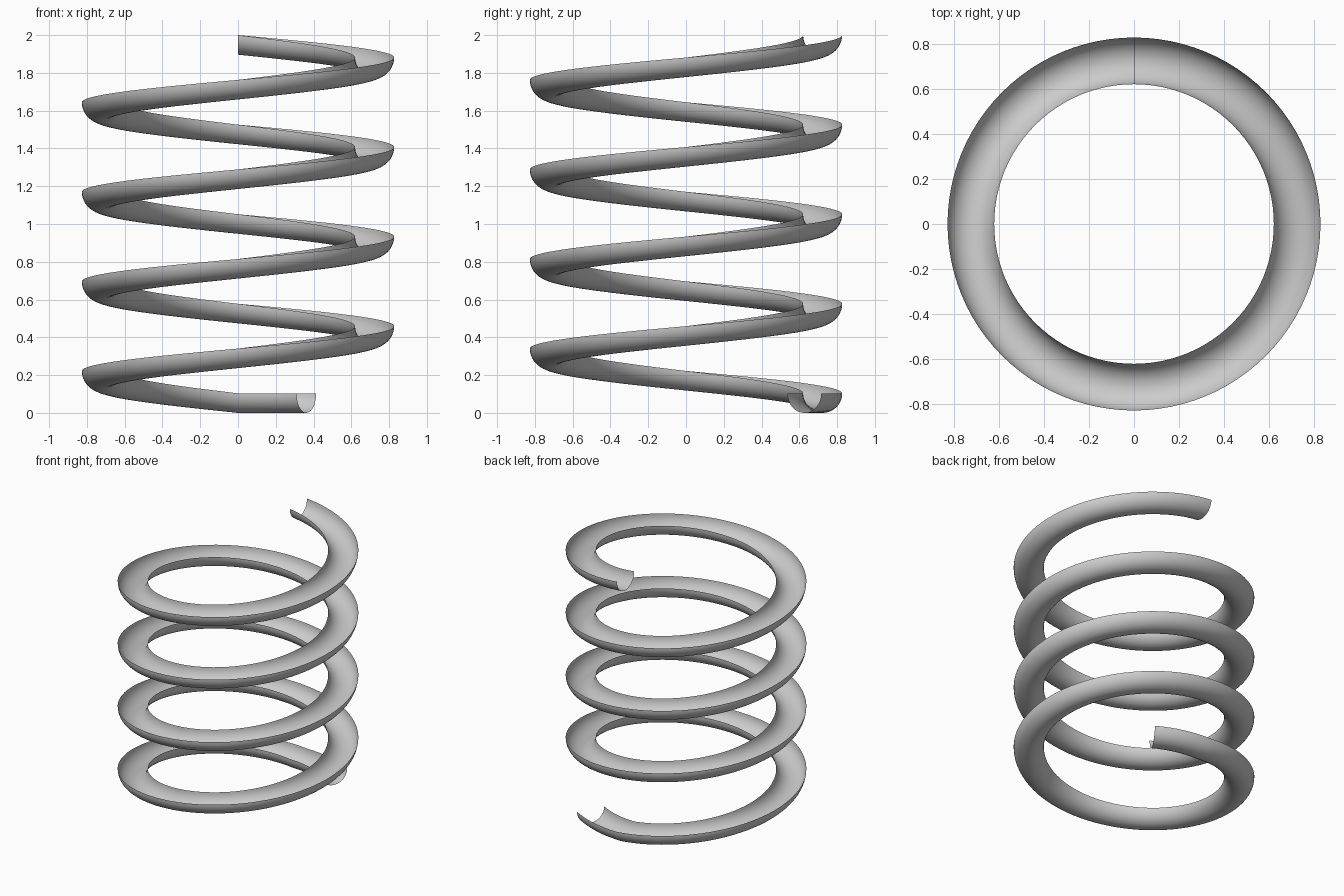
import bpy, bmesh
from math import sin, cos, pi, radians

if "Cube" in bpy.data.objects:
    bpy.data.objects.remove(bpy.data.objects["Cube"])

R, r = 0.7235, 0.1035       # coil radius, trough radius
TURNS, TOP = 4, 2.0
PER_TURN, ARC = 96, 20
pitch = (TOP - r) / TURNS


def ring(bm, ang, rim_z):
    """Half-round trough section, open side up, standing in the radial plane."""
    verts = []
    for i in range(ARC + 1):
        t = pi + pi * i / ARC
        rad = R + r * cos(t)
        verts.append(bm.verts.new((rad * cos(ang), rad * sin(ang), rim_z + r * sin(t))))
    return verts


bm = bmesh.new()

# level run-out at the foot (60 to 90 degrees), then the rising turns
lead = PER_TURN // 12
stations = [(radians(60) + 2 * pi * i / PER_TURN, r) for i in range(lead)]
stations += [(pi / 2 + 2 * pi * i / PER_TURN, r + pitch * i / PER_TURN)
             for i in range(TURNS * PER_TURN + 1)]

rings = [ring(bm, a, z) for a, z in stations]
for a, b in zip(rings, rings[1:]):
    for i in range(ARC):
        bm.faces.new((a[i], b[i], b[i + 1], a[i + 1]))

# make normals point to the underside (outside) of the trough
bm.normal_update()
bm.faces.ensure_lookup_table()
if bm.faces[ARC // 2].normal.z > 0:
    bmesh.ops.reverse_faces(bm, faces=bm.faces[:])

mesh = bpy.data.meshes.new("spiral_trough")
bm.to_mesh(mesh)
bm.free()
obj = bpy.data.objects.new("spiral_trough", mesh)
bpy.context.collection.objects.link(obj)
for p in mesh.polygons:
    p.use_smooth = True
